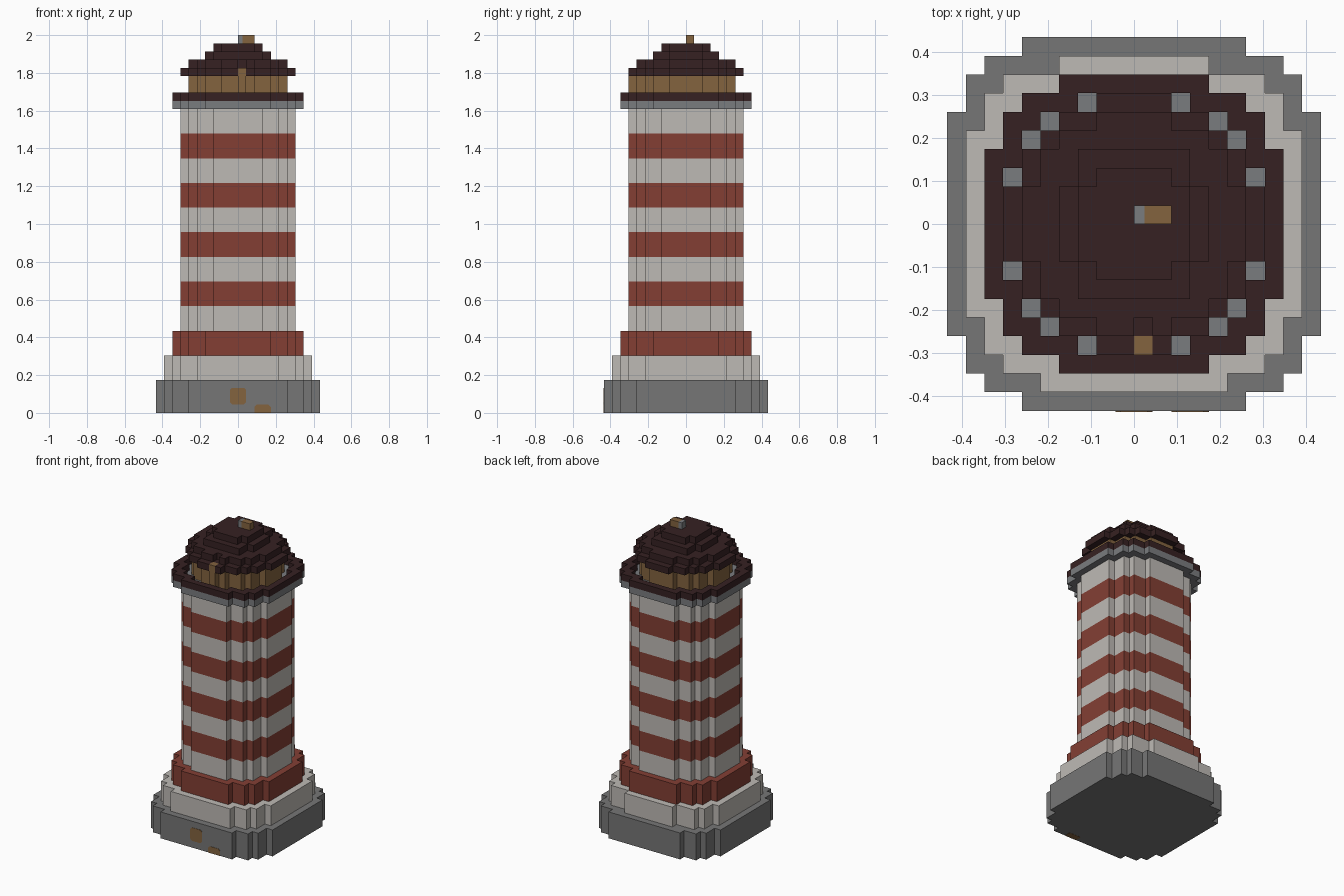
import bpy, bmesh, math

cube = bpy.data.objects.get("Cube")
if cube:
    bpy.data.objects.remove(cube, do_unlink=True)

U = 2 / 46  # edge of one building block


def material(name, rgb):
    lin = [(c / 255 / 12.92) if c < 11 else ((c / 255 + 0.055) / 1.055) ** 2.4 for c in rgb]
    m = bpy.data.materials.new(name)
    m.use_nodes = True
    m.diffuse_color = (*lin, 1)
    m.node_tree.nodes["Principled BSDF"].inputs["Base Color"].default_value = (*lin, 1)
    return m


STONE = material("grey stone", (118, 118, 118))
WHITE = material("off white", (190, 186, 181))
RED = material("brick red", (131, 63, 52))
DARK = material("dark roof", (54, 33, 34))
WOOD = material("brown wood", (131, 99, 63))
PALE = material("blue grey stone", (122, 124, 127))


def finish(name, bm, mat):
    mesh = bpy.data.meshes.new(name)
    bmesh.ops.recalc_face_normals(bm, faces=bm.faces)
    bm.to_mesh(mesh)
    bm.free()
    mesh.materials.append(mat)
    ob = bpy.data.objects.new(name, mesh)
    bpy.context.collection.objects.link(ob)
    return ob


def disc(rows):
    """Stepped round footprint: half width of each row, counted out from the middle."""
    return {(x, y) for j, w in enumerate(rows) for x in range(-w, w) for y in (j, -j - 1)}


def layer(name, cells, z0, z1, mat):
    """Raise a set of grid cells from height z0 to z1, with walls only on the outside."""
    bm = bmesh.new()
    verts = {}

    def v(x, y, z):
        if (x, y, z) not in verts:
            verts[x, y, z] = bm.verts.new((x * U, y * U, z * U))
        return verts[x, y, z]

    for x, y in sorted(cells):
        corners = [(x, y), (x + 1, y), (x + 1, y + 1), (x, y + 1)]
        bm.faces.new([v(*c, z1) for c in corners])
        bm.faces.new([v(*c, z0) for c in reversed(corners)])
        beside = [(x, y - 1), (x + 1, y), (x, y + 1), (x - 1, y)]
        for i, n in enumerate(beside):
            if n not in cells:
                a, b = corners[i], corners[(i + 1) % 4]
                bm.faces.new([v(*a, z0), v(*b, z0), v(*b, z1), v(*a, z1)])
    return finish(name, bm, mat)


def box(name, lo, hi, mat):
    bm = bmesh.new()
    bmesh.ops.create_cube(bm, size=1)
    for p in bm.verts:
        p.co = [(a + b) / 2 + c * (b - a) for a, b, c in zip(lo, hi, p.co)]
    return finish(name, bm, mat)


# Footprints
base_shape = disc([10] * 6 + [9, 9, 8, 6])
plinth_shape = disc([9] * 5 + [8, 8, 7, 5]) - {(-5, 8), (4, 8)}
wide_shape = disc([8] * 4 + [7, 7, 6, 4])
tower_shape = disc([7] * 3 + [6, 6, 5, 3])
lantern_shape = disc([6, 6, 5, 5, 4, 2])

# Foot of the tower
layer("base", base_shape, 0, 4, STONE)
layer("plinth", plinth_shape, 4, 7, WHITE)
layer("lower_band", wide_shape, 7, 10, RED)

# Striped shaft
for i in range(9):
    layer(f"shaft_stripe_{i + 1}", tower_shape, 10 + 3 * i, 13 + 3 * i, RED if i % 2 else WHITE)

# Gallery with a raised rim
layer("gallery_floor", wide_shape, 37, 38, PALE)
layer("gallery_rim", wide_shape - tower_shape, 38, 39, DARK)

# Lantern room and its front post
layer("lantern_room", lantern_shape, 38, 41, WOOD)
layer("lantern_post", {(0, -7)}, 38, 42, WOOD)

# Stepped roof
layer("roof_eaves", disc([7, 7, 6, 6, 5, 4, 2]) - {(0, -7)}, 41, 42, DARK)
layer("roof_lower_step", lantern_shape - {(0, -6)}, 42, 43, DARK)
layer("roof_middle_step", disc([4, 4, 3, 3]), 43, 44, DARK)
layer("roof_top_step", disc([3, 3, 2]), 44, 45, DARK)

# Finial in two colours
split = 0.55 * U
box("finial_tip", (0, 0, 45 * U), (split, U, 2), PALE)
box("finial_body", (split, 0, 45 * U), (2 * U, U, 2), WOOD)

# Painted wooden patches on the base
front = -10 * U


def patch(name, x, z, w, h, lower_cut):
    """Thin plate with clipped corners on the front of the base."""
    c = 0.012
    d = c if lower_cut else 0
    outline = [(x + d, z), (x + w - d, z), (x + w, z + d), (x + w, z + h - c),
               (x + w - c, z + h), (x + c, z + h), (x, z + h - c), (x, z + d)]
    if not lower_cut:
        outline = [p for i, p in enumerate(outline) if p not in outline[:i]]
    bm = bmesh.new()
    face = bm.faces.new([bm.verts.new((a, front, b)) for a, b in outline])
    new = bmesh.ops.extrude_face_region(bm, geom=[face])["geom"]
    for p in new:
        if isinstance(p, bmesh.types.BMVert):
            p.co.y -= 0.002
    finish(name, bm, WOOD)


patch("base_patch_middle", -U, 1.05 * U, 2 * U, 2 * U, True)
patch("base_patch_low", 2 * U, 0, 2 * U, U, False)
box("base_patch_underside", (2 * U, front, -0.001), (4 * U, front + U, 0.001), WOOD)
